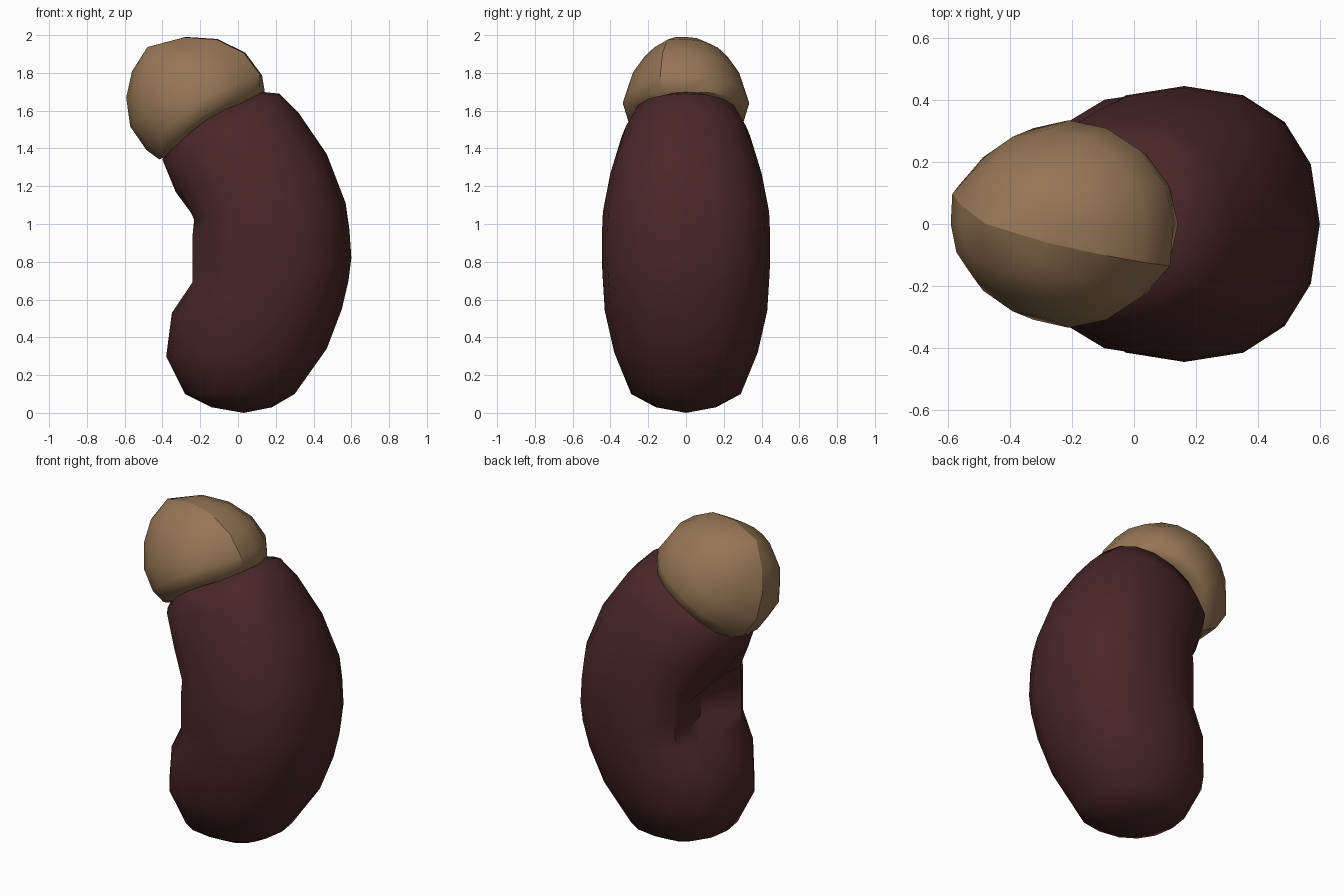
import bpy
import bmesh
from math import sin, cos, pi, radians
from mathutils import Vector

cube = bpy.data.objects.get("Cube")
if cube:
    bpy.data.objects.remove(cube)

SEGMENTS = 16


def material(name, color):
    mat = bpy.data.materials.new(name)
    mat.use_nodes = True
    mat.diffuse_color = (*color, 1)
    bsdf = mat.node_tree.nodes["Principled BSDF"]
    bsdf.inputs["Base Color"].default_value = (*color, 1)
    bsdf.inputs["Roughness"].default_value = 0.7
    return mat


def rounded(value, power):
    """Superellipse version of a sine or cosine value."""
    return (1 if value >= 0 else -1) * abs(value) ** (2 / power)


def loft(name, rings, start, end, mat, sharp_columns=()):
    """Skin closed rings of points, closing both ends on a pole point."""
    bm = bmesh.new()
    loops = [[bm.verts.new(p) for p in ring] for ring in rings]
    poles = bm.verts.new(start), bm.verts.new(end)
    for i in range(SEGMENTS):
        j = (i + 1) % SEGMENTS
        for low, high in zip(loops, loops[1:]):
            bm.faces.new((low[i], low[j], high[j], high[i]))
        bm.faces.new((poles[0], loops[0][j], loops[0][i]))
        bm.faces.new((poles[1], loops[-1][i], loops[-1][j]))
    bmesh.ops.recalc_face_normals(bm, faces=bm.faces)
    for column in sharp_columns:
        line = [loop[column] for loop in loops[1:]] + [poles[1]]
        for a, b in zip(line, line[1:]):
            bm.edges.get((a, b)).smooth = False
    mesh = bpy.data.meshes.new(name)
    bm.to_mesh(mesh)
    bm.free()
    mesh.materials.append(mat)
    obj = bpy.data.objects.new(name, mesh)
    bpy.context.collection.objects.link(obj)
    bpy.ops.object.select_all(action="DESELECT")
    obj.select_set(True)
    bpy.context.view_layer.objects.active = obj
    bpy.ops.object.shade_smooth_by_angle(angle=radians(50))
    return obj


maroon = material("dark maroon", (0.068, 0.02, 0.021))
tan = material("tan", (0.30, 0.18, 0.09))

# Bean body: inner x, inner z, outer x, outer z, half depth, dent depth
SECTIONS = [
    (-.14, .03, .18, .03, .16, 0),
    (-.28, .10, .30, .10, .29, 0),
    (-.38, .30, .47, .34, .38, 0),
    (-.35, .53, .55, .55, .43, 0),
    (-.27, .69, .585, .70, .44, .04),
    (-.27, .76, .60, .82, .445, .17),
    (-.27, .93, .59, .97, .445, .17),
    (-.26, 1.02, .57, 1.11, .44, .04),
    (-.33, 1.17, .47, 1.37, .40, 0),
    (-.40, 1.34, .32, 1.59, .34, 0),
    (-.34, 1.48, .22, 1.69, .27, 0),
    (-.22, 1.56, .12, 1.70, .15, 0),
]
body_rings = []
for ix, iz, ox, oz, depth, dent in SECTIONS:
    inner, outer = Vector((ix, 0, iz)), Vector((ox, 0, oz))
    ring = []
    for k in range(SEGMENTS):
        a = 2 * pi * k / SEGMENTS
        t = (1 + rounded(cos(a), 2.3)) / 2
        p = inner.lerp(outer, t)
        p.y = depth * rounded(sin(a), 2.3)
        # The hollow on the concave side, with lips in front and behind
        if k == SEGMENTS // 2:
            p.x += dent
        elif k == SEGMENTS // 2 - 1:
            p.x += dent * 0.5
        ring.append(p)
    body_rings.append(ring)
loft("bean_body", body_rings, (.03, 0, 0), (-.06, 0, 1.64), maroon)

# Cap: a tilted dome with a ridge, its rim bowed over the top of the body
CENTRE = Vector((-.14, 0, 1.52))
ALONG, UP = Vector((.84, 0, .54)), Vector((-.54, 0, .84))
# height, low end, high end, half depth, bow of the rim
LEVELS = [
    (-.01, -.28, .28, .27, .05),
    (.0, -.33, .335, .315, .07),
    (.08, -.36, .37, .335, .06),
    (.23, -.365, .36, .305, .02),
    (.37, -.30, .275, .24, 0),
    (.47, -.20, .14, .15, 0),
]
RIDGE = (7, 15)
cap_rings = []
for height, low, high, depth, bow in LEVELS:
    ring = []
    for k in range(SEGMENTS):
        a = 2 * pi * k / SEGMENTS
        grow = 1.06 if k in RIDGE and height > 0 else 1
        u = (low + high) / 2 + grow * cos(a) * (high - low) / 2
        p = CENTRE + ALONG * u + UP * (height + bow * sin(a) ** 2)
        p.y = grow * depth * sin(a)
        ring.append(p)
    cap_rings.append(ring)
loft("cap", cap_rings, CENTRE + UP * .06, CENTRE + UP * .535 - ALONG * .06,
     tan, RIDGE)
